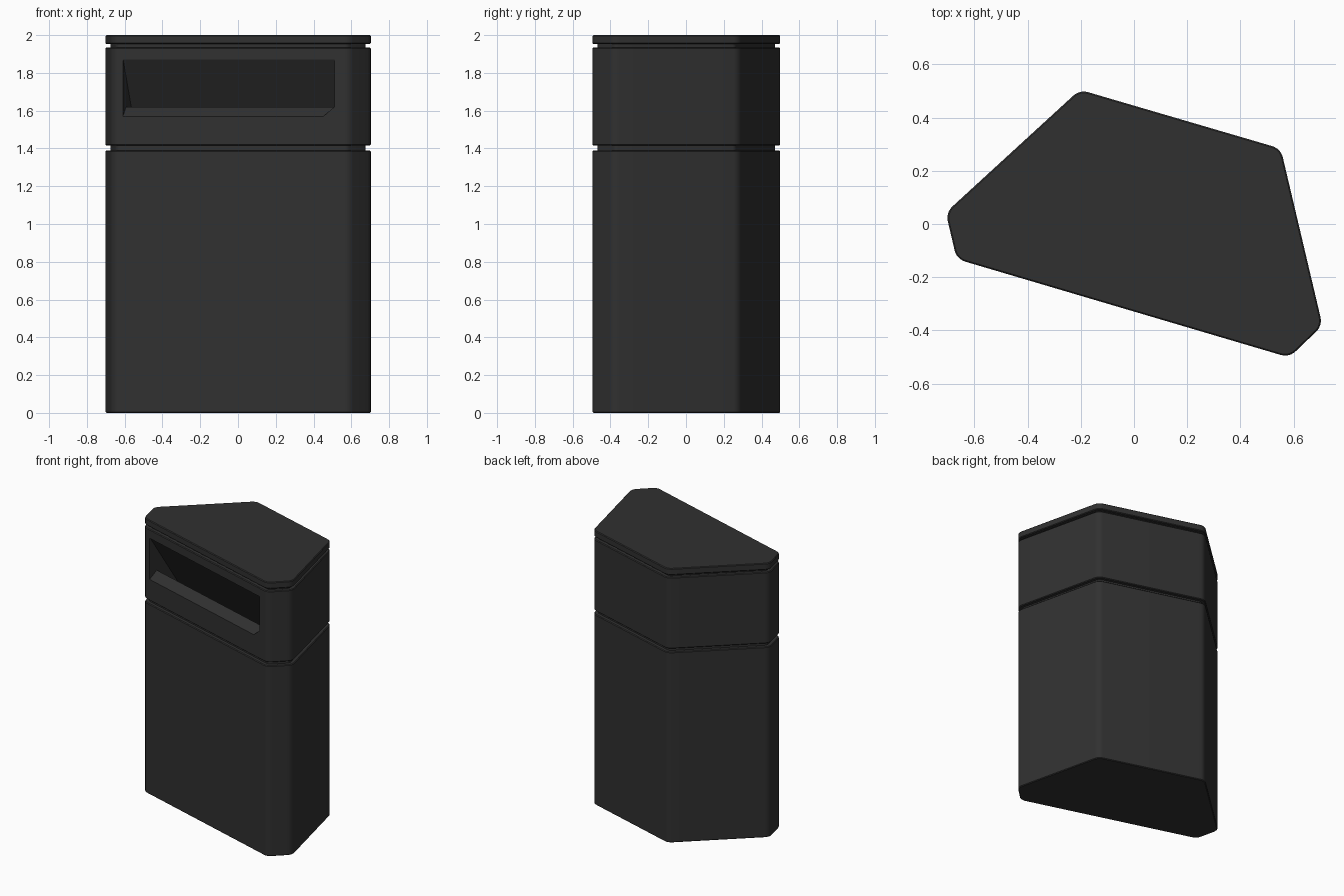
import bpy, bmesh, math
from mathutils import Vector

if "Cube" in bpy.data.objects:
    bpy.data.objects.remove(bpy.data.objects["Cube"])

# Sharp footprint corners, counter-clockwise from the front left
CORNERS = [Vector(p) for p in ((-.667, -.132), (.584, -.502), (.709, -.382),
                               (.552, .2835), (-.204, .505), (-.708, .043))]
FRONT = CORNERS[0]
ALONG = (CORNERS[1] - CORNERS[0]).normalized()   # along the slotted face
INWARD = Vector((-ALONG.y, ALONG.x))             # into the body

mat = bpy.data.materials.new("dark_coating")
mat.diffuse_color = (.03, .03, .03, 1)
mat.use_nodes = True
mat.node_tree.nodes["Principled BSDF"].inputs["Base Color"].default_value = mat.diffuse_color


def footprint(inset=0.0, radius=.058, steps=6):
    """Inset the corners and round each one with an arc."""
    n, pts = len(CORNERS), []
    for i, c in enumerate(CORNERS):
        a = (c - CORNERS[i - 1]).normalized()
        b = (CORNERS[(i + 1) % n] - c).normalized()
        na, nb = Vector((-a.y, a.x)), Vector((-b.y, b.x))
        miter = (na + nb) / (1 + na.dot(nb))
        r = max(radius - inset, .02)
        centre = c + miter * (inset + r)
        start = math.atan2(-na.y, -na.x)
        turn = a.angle(b)
        for k in range(steps + 1):
            t = start + turn * k / steps
            pts.append(centre + r * Vector((math.cos(t), math.sin(t))))
    return pts


def prism(name, base, offset):
    """Closed solid made by extruding a flat 3D polygon."""
    bm = bmesh.new()
    f = bm.faces.new([bm.verts.new(p) for p in base])
    new = bmesh.ops.extrude_face_region(bm, geom=[f])["geom"]
    bmesh.ops.translate(bm, vec=offset, verts=[v for v in new if isinstance(v, bmesh.types.BMVert)])
    if f.is_valid and len(bm.faces) < len(base) + 2:
        bm.faces.new([e for e in bm.verts][:len(base)])
    bmesh.ops.recalc_face_normals(bm, faces=bm.faces[:])
    me = bpy.data.meshes.new(name)
    bm.to_mesh(me)
    bm.free()
    ob = bpy.data.objects.new(name, me)
    bpy.context.collection.objects.link(ob)
    me.materials.append(mat)
    return ob


def section(name, z0, z1, inset=0.0):
    return prism(name, [(p.x, p.y, z0) for p in footprint(inset)], Vector((0, 0, z1 - z0)))


def on_face(s, d, z):
    """Point s along the slotted face, d behind it, at height z."""
    p = FRONT + ALONG * s + INWARD * d
    return Vector((p.x, p.y, z))


def use(ob):
    bpy.ops.object.select_all(action='DESELECT')
    ob.select_set(True)
    bpy.context.view_layer.objects.active = ob


def apply(ob, mod):
    use(ob)
    bpy.ops.object.modifier_apply(modifier=mod.name)


# Stacked housing with two recessed shadow gaps
body = section("lower_body", 0, 1.39)
upper = section("upper_body", 1.415, 1.935)
lid = section("lid", 1.952, 2.0)
necks = [section("lower_gap", 1.37, 1.43, .027), section("upper_gap", 1.92, 1.97, .027)]

for ob in (body, upper, lid):
    m = ob.modifiers.new("rim", 'BEVEL')
    m.width, m.segments = .005, 1
    m.limit_method, m.angle_limit = 'ANGLE', math.radians(60)
    apply(ob, m)

# Waste slot: sloped lip below, flap panel leaning inward from the top
S0, S1 = .06, 1.227
profile = [(-.05, 1.87), (-.05, 1.57), (0, 1.57), (.06, 1.62),
           (.06, 1.45), (.26, 1.45), (.005, 1.87)]
cutter = prism("slot_cutter", [on_face(S0, d, z) for d, z in profile],
               (on_face(S1, 0, 0) - on_face(S0, 0, 0)))
cutter.hide_render = True
m = upper.modifiers.new("slot", 'BOOLEAN')
m.operation, m.object, m.solver = 'DIFFERENCE', cutter, 'EXACT'
apply(upper, m)
bpy.data.objects.remove(cutter)

# Chamfer block in the lower right slot corner
corner = prism("slot_corner",
               [on_face(S1 + .005, 0, 1.565), on_face(S1 + .005, 0, 1.62),
                on_face(S1, 0, 1.62), on_face(S1 - .06, 0, 1.57), on_face(S1 - .06, 0, 1.565)],
               on_face(0, .06, 0) - on_face(0, 0, 0))

for ob in [body, upper, lid] + necks:
    use(ob)
    bpy.ops.object.shade_smooth_by_angle(angle=math.radians(30))
